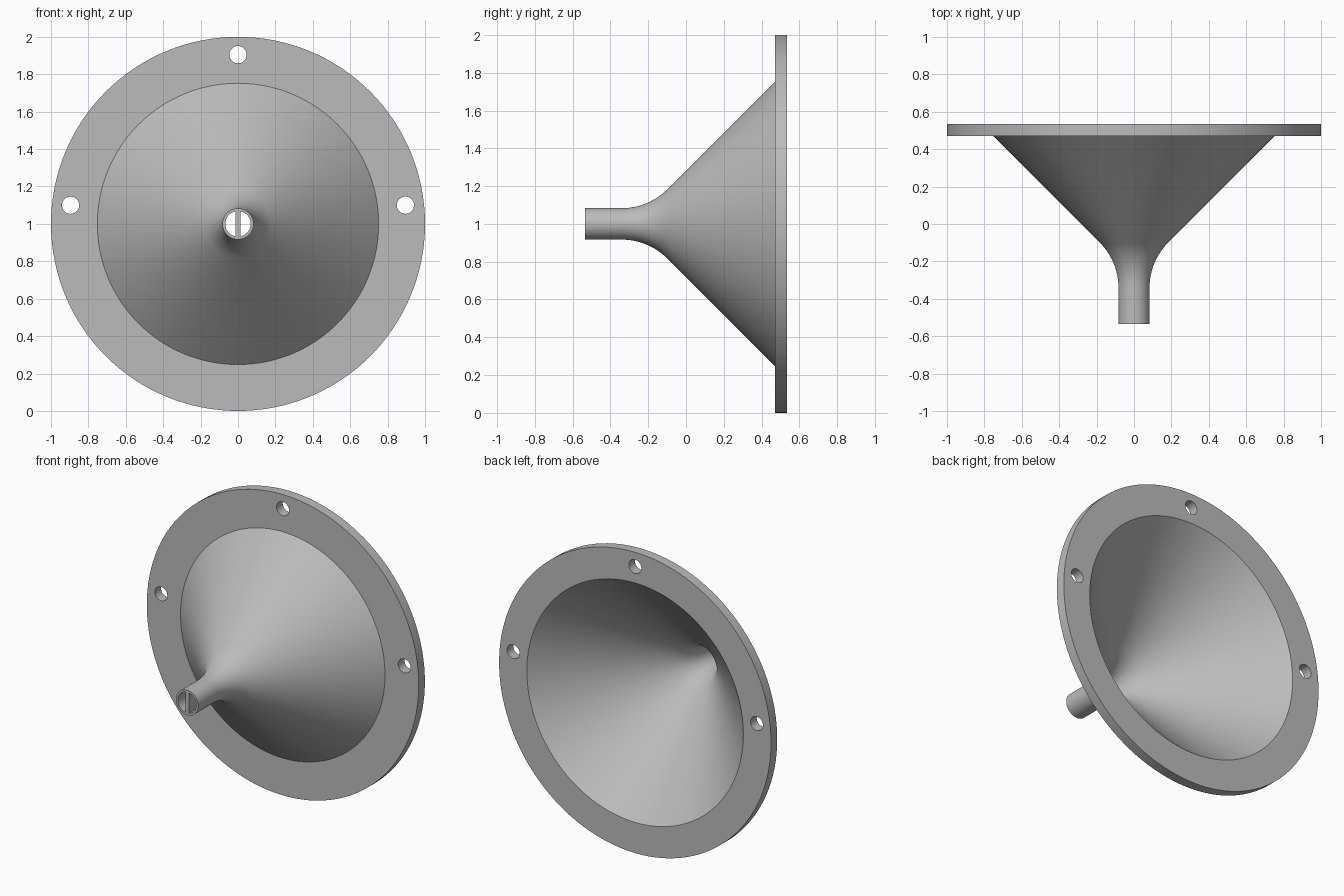
import bpy, bmesh, math
from mathutils import Matrix, Vector

if "Cube" in bpy.data.objects:
    bpy.data.objects.remove(bpy.data.objects["Cube"], do_unlink=True)

grey = bpy.data.materials.new("plain grey")
grey.use_nodes = True
colour = (0.5, 0.5, 0.5, 1)
grey.diffuse_color = colour
grey.node_tree.nodes["Principled BSDF"].inputs["Base Color"].default_value = colour

FRONT, BACK = -0.535, 0.535      # ends along y
FLANGE_FRONT = 0.47
TUBE_R, WALL = 0.083, 0.015
BEND_Y, BEND_R = -0.34, 0.34     # where the flare starts, and its radius
CENTRE = Vector((0, 0, 1))


def add_object(name, bm):
    bmesh.ops.recalc_face_normals(bm, faces=bm.faces)
    mesh = bpy.data.meshes.new(name)
    bm.to_mesh(mesh)
    bm.free()
    mesh.materials.append(grey)
    obj = bpy.data.objects.new(name, mesh)
    bpy.context.collection.objects.link(obj)
    return obj


def flare(offset, end_y):
    """Tube, concentric bend and 45 degree cone as (radius, y) points."""
    radius = BEND_R + offset
    hub = TUBE_R + BEND_R
    pts = [(TUBE_R - offset, FRONT)]
    for i in range(13):
        a = math.radians(45) * i / 12
        pts.append((hub - radius * math.cos(a), BEND_Y + radius * math.sin(a)))
    r, y = pts[-1]
    return pts + [(r + end_y - y, end_y)]


# Funnel: closed wall profile turned around the y axis
profile = flare(0, FLANGE_FRONT) + [(1, FLANGE_FRONT), (1, BACK)]
profile += reversed(flare(WALL, BACK))
bm = bmesh.new()
ring = [bm.verts.new((r, y, 1)) for r, y in profile]
edges = [bm.edges.new((v, ring[(i + 1) % len(ring)])) for i, v in enumerate(ring)]
bmesh.ops.spin(bm, geom=ring + edges, cent=CENTRE, axis=(0, 1, 0),
               angle=math.tau, steps=128, use_merge=True)
bmesh.ops.remove_doubles(bm, verts=bm.verts, dist=1e-5)
funnel = add_object("funnel_with_flange", bm)

# Bolt holes through the flange
bm = bmesh.new()
for x, z in [(0, 1.905), (-0.895, 1.1), (0.895, 1.1)]:
    place = Matrix.Translation((x, 0.5, z)) @ Matrix.Rotation(math.pi / 2, 4, 'X')
    bmesh.ops.create_cone(bm, cap_ends=True, segments=32, radius1=0.046,
                          radius2=0.046, depth=0.3, matrix=place)
cutter = add_object("bolt_hole_cutter", bm)
cutter.hide_render = True
cut = funnel.modifiers.new("bolt holes", 'BOOLEAN')
cut.object = cutter
cut.operation = 'DIFFERENCE'
cut.solver = 'EXACT'
bpy.context.view_layer.objects.active = funnel
funnel.select_set(True)
bpy.ops.object.modifier_apply(modifier=cut.name)
bpy.data.objects.remove(cutter, do_unlink=True)
bpy.ops.object.select_all(action='DESELECT')
funnel.select_set(True)
bpy.ops.object.shade_smooth_by_angle(angle=math.radians(30))

# Upright divider across the spout
bm = bmesh.new()
size = (0.026, BEND_Y - FRONT, 2 * (TUBE_R - WALL / 2))
place = Matrix.Translation((0, (FRONT + BEND_Y) / 2, 1)) @ Matrix.Diagonal((*size, 1))
bmesh.ops.create_cube(bm, size=1, matrix=place)
add_object("spout_divider", bm)
